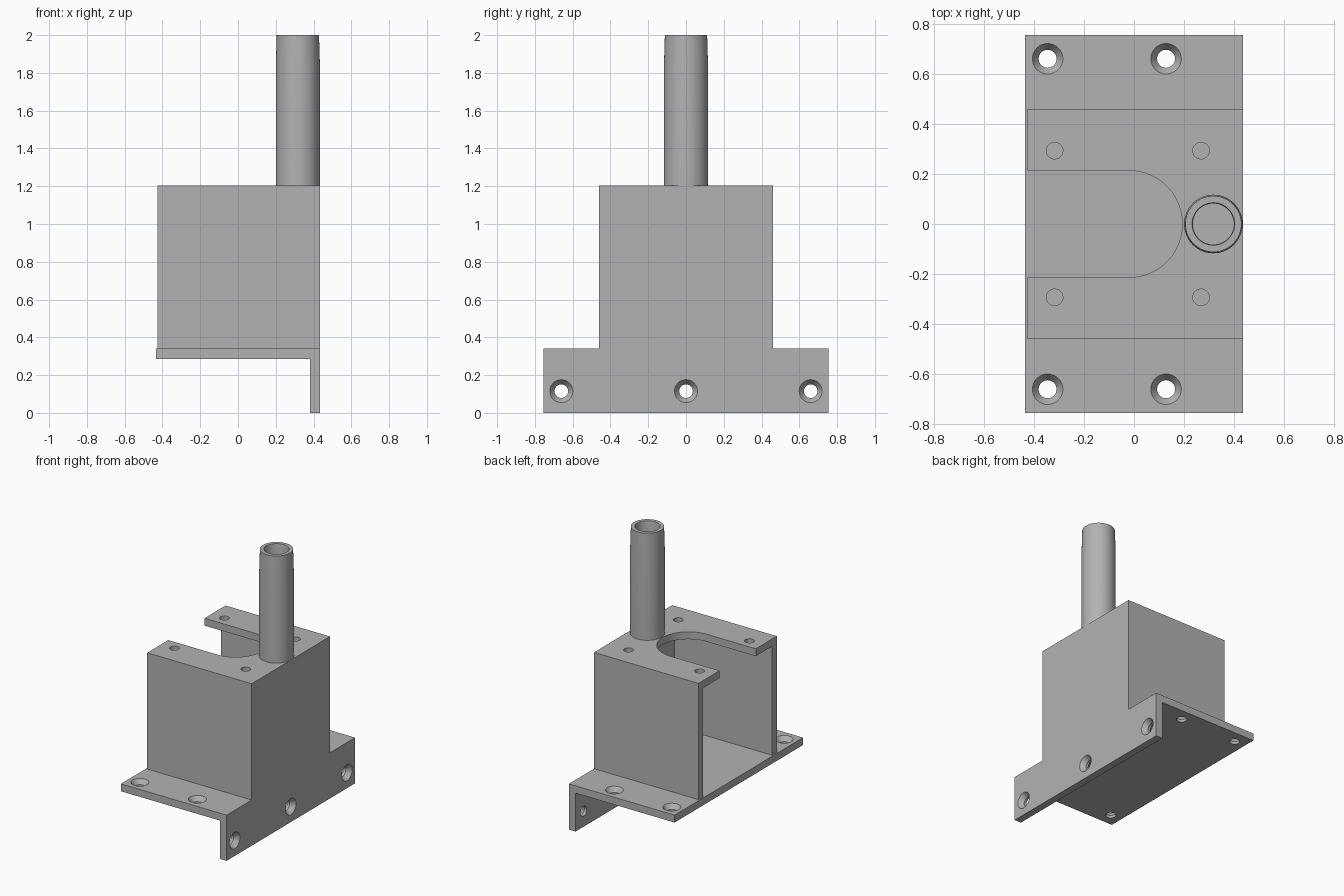
import bpy, bmesh, math
from mathutils import Matrix, Vector

cube = bpy.data.objects.get("Cube")
if cube:
    bpy.data.objects.remove(cube, do_unlink=True)

grey = bpy.data.materials.new("plain grey")
grey.use_nodes = True
colour = (0.45, 0.45, 0.45, 1)
grey.diffuse_color = colour
grey.node_tree.nodes["Principled BSDF"].inputs["Base Color"].default_value = colour


def make(name, bm):
    bmesh.ops.recalc_face_normals(bm, faces=bm.faces[:])
    mesh = bpy.data.meshes.new(name)
    bm.to_mesh(mesh)
    bm.free()
    mesh.materials.append(grey)
    ob = bpy.data.objects.new(name, mesh)
    bpy.context.collection.objects.link(ob)
    return ob


def prism(name, points, depth):
    """Extrude a closed outline of 3D points along a vector."""
    bm = bmesh.new()
    face = bm.faces.new([bm.verts.new(p) for p in points])
    new = bmesh.ops.extrude_face_region(bm, geom=[face])["geom"]
    verts = [g for g in new if isinstance(g, bmesh.types.BMVert)]
    bmesh.ops.translate(bm, verts=verts, vec=depth)
    return make(name, bm)


def box(name, x0, x1, y0, y1, z0, z1):
    return prism(name, [(x0, y0, z0), (x1, y0, z0), (x1, y1, z0), (x0, y1, z0)],
                 (0, 0, z1 - z0))


def lathe(name, profile, centre, axis="Z", steps=64):
    """Spin a closed (radius, height) profile; radius 0 points merge."""
    bm = bmesh.new()
    verts = [bm.verts.new((r, 0, h)) for r, h in profile]
    edges = [bm.edges.new((v, verts[(i + 1) % len(verts)])) for i, v in enumerate(verts)]
    bmesh.ops.spin(bm, geom=verts + edges, cent=(0, 0, 0), axis=(0, 0, 1),
                   angle=math.tau, steps=steps)
    bmesh.ops.remove_doubles(bm, verts=bm.verts[:], dist=1e-5)
    loose = [e for e in bm.edges if not e.link_faces]
    bmesh.ops.delete(bm, geom=loose, context="EDGES")
    turn = Matrix.Rotation(math.pi / 2, 4, "Y") if axis == "X" else Matrix()
    bm.transform(Matrix.Translation(Vector(centre)) @ turn)
    return make(name, bm)


def combine(ob, other, operation):
    mod = ob.modifiers.new(operation.lower(), "BOOLEAN")
    mod.operation, mod.object, mod.solver = operation, other, "EXACT"
    bpy.context.view_layer.objects.active = ob
    bpy.ops.object.modifier_apply(modifier=mod.name)
    bpy.data.objects.remove(other, do_unlink=True)


END, WIDE, THICK = 0.435, 0.755, 0.055
DECK, ROOF, SIDE = 0.34, 1.205, 0.46

# Base plate with a downturned lip
body = prism("bracket_body", [(-END, -WIDE, DECK - THICK), (END - THICK, -WIDE, DECK - THICK),
                              (END - THICK, -WIDE, 0), (END, -WIDE, 0),
                              (END, -WIDE, DECK), (-END, -WIDE, DECK)], (0, 2 * WIDE, 0))

# Housing: two side walls, end wall and roof
combine(body, box("housing", -0.425, END, -SIDE, SIDE, DECK - 0.02, ROOF), "UNION")
combine(body, box("hollow", -0.6, END - THICK, THICK - SIDE, SIDE - THICK,
                  DECK, ROOF - THICK), "DIFFERENCE")

# Round-ended slot in the roof
radius = 0.213
arc = [(-0.02 + radius * math.cos(a), radius * math.sin(a), ROOF - 0.1)
       for a in (math.pi * (i / 32 - 0.5) for i in range(33))]
slot = [(-0.6, -radius, ROOF - 0.1)] + arc + [(-0.6, radius, ROOF - 0.1)]
combine(body, prism("slot", slot, (0, 0, 0.2)), "DIFFERENCE")

# Countersunk holes in the plate and lip, plain holes in the roof
sink = [(0, -0.1), (0.036, -0.1), (0.036, -0.035), (0.061, 0), (0.061, 0.02), (0, 0.02)]
plain = [(0, -0.1), (0.033, -0.1), (0.033, 0.1), (0, 0.1)]
holes = [(sink, (x, s * 0.66, DECK), "Z") for x in (-0.345, 0.128) for s in (-1, 1)]
holes += [(sink, (END, y, 0.115), "X") for y in (-0.66, 0, 0.66)]
holes += [(plain, (x, s * 0.293, ROOF), "Z") for x in (-0.317, 0.268) for s in (-1, 1)]
for profile, centre, axis in holes:
    combine(body, lathe("hole", profile, centre, axis, 32), "DIFFERENCE")

# Upright tube, slightly tapered near the open end
tube = lathe("upright_tube", [(0.117, 0), (0.117, 0.625), (0.112, 0.795), (0.085, 0.795),
                              (0.082, 0.78), (0.082, 0)], (0.317, 0, ROOF))

# Tidy flat areas and smooth the round ones
bm = bmesh.new()
bm.from_mesh(body.data)
bmesh.ops.dissolve_limit(bm, angle_limit=0.01, verts=bm.verts[:], edges=bm.edges[:])
bm.to_mesh(body.data)
bm.free()
for ob in (body, tube):
    bpy.ops.object.select_all(action="DESELECT")
    ob.select_set(True)
    bpy.context.view_layer.objects.active = ob
    bpy.ops.object.shade_smooth_by_angle(angle=math.radians(30))
